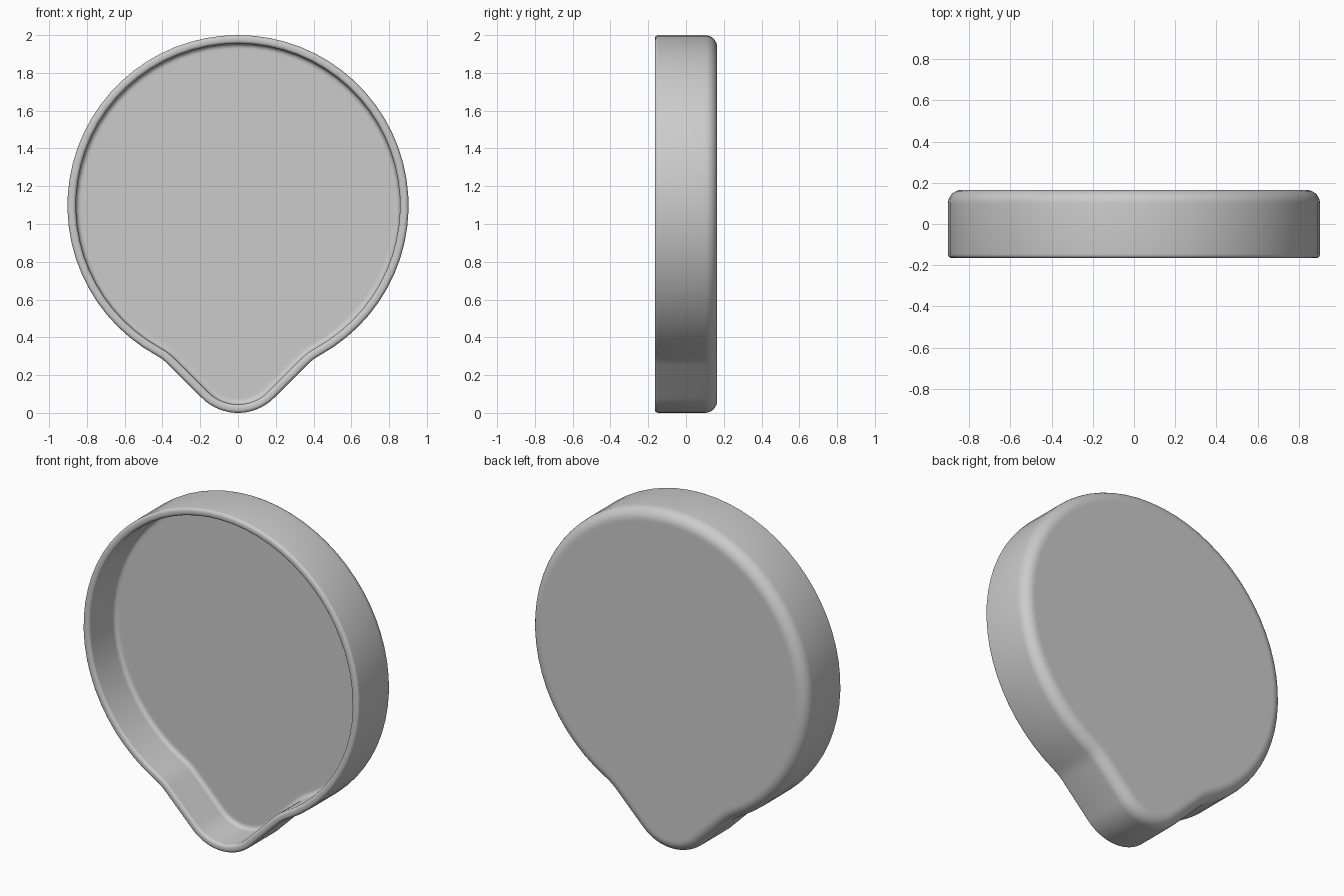
import bpy, bmesh
from math import sin, cos, pi, radians, sqrt, atan2
from mathutils import Vector

cube = bpy.data.objects.get("Cube")
if cube:
    bpy.data.objects.remove(cube, do_unlink=True)

# Main sizes
R, TIP_R, BLEND_R = 0.903, 0.27, 0.30
HALF_DEPTH, WALL, FLOOR = 0.165, 0.045, 0.09
SLOPE = radians(45)
main_c = Vector((0, 2 - R))
tip_c = Vector((0, TIP_R))


def polar(a):
    return Vector((cos(a), sin(a)))


def arc(centre, radius, start, end, steps, side=1):
    """Points of an arc paired with the outward normals of the outline."""
    angles = [start + (end - start) * i / steps for i in range(steps + 1)]
    return [(centre + polar(a) * radius, polar(a) * side) for a in angles]


# Right half of the teardrop: tip arc, straight flank, concave blend, big arc
line_n = Vector((sin(SLOPE), -cos(SLOPE)))
line_d = Vector((cos(SLOPE), sin(SLOPE)))
base = tip_c + line_n * (TIP_R + BLEND_R)
along = (base - main_c).dot(line_d)
off = (base - main_c).length_squared - (R + BLEND_R) ** 2
blend_c = base + line_d * (-along - sqrt(along * along - off))
if (blend_c - base).dot(line_d) < 0:
    blend_c = base + line_d * (-along + sqrt(along * along - off))
join = blend_c - main_c
join_a = atan2(join.y, join.x)
flank_a = SLOPE - pi / 2
half = arc(tip_c, TIP_R, -pi / 2, flank_a, 10)
half += arc(blend_c, BLEND_R, flank_a + pi, join_a + pi, 5, -1)
half += arc(main_c, R, join_a, pi / 2, 28)[1:]
mirrored = [(Vector((-p.x, p.y)), Vector((-n.x, n.y))) for p, n in half[-2:0:-1]]
outline = half + mirrored


def fillet(inset, y, radius, start, end, steps):
    """Rounded corner in the wall section, as (inset, y) pairs."""
    return [(p.x, p.y) for p, n in
            arc(Vector((inset, y)), radius, radians(start), radians(end), steps)]


# Wall section from the back face, round the rim, to the inner floor
BACK_R, RIM_R, IN_R = 0.065, 0.018, 0.025
floor_y = HALF_DEPTH - FLOOR
section = [(BACK_R + 0.01, HALF_DEPTH)]
section += fillet(BACK_R, HALF_DEPTH - BACK_R, BACK_R, 90, 180, 8)
section += fillet(RIM_R, RIM_R - HALF_DEPTH, RIM_R, 180, 270, 5)
section += fillet(WALL - RIM_R, RIM_R - HALF_DEPTH, RIM_R, 270, 360, 5)
section += fillet(WALL + IN_R, floor_y - IN_R, IN_R, 180, 90, 5)
section += [(WALL + IN_R + 0.01, floor_y)]

# Sweep the section round the outline and close both flat faces
bm = bmesh.new()
rings = []
for inset, y in section:
    pts = [p - n * inset for p, n in outline]
    rings.append([bm.verts.new((p.x, y, p.y)) for p in pts])
count = len(outline)
for a, b in zip(rings, rings[1:]):
    for i in range(count):
        j = (i + 1) % count
        bm.faces.new((a[i], a[j], b[j], b[i]))
bm.faces.new(rings[0])
bm.faces.new(rings[-1])
bmesh.ops.recalc_face_normals(bm, faces=bm.faces)
mesh = bpy.data.meshes.new("teardrop_tray")
bm.to_mesh(mesh)
bm.free()
tray = bpy.data.objects.new("teardrop_tray", mesh)
bpy.context.collection.objects.link(tray)

# Plain grey material
grey = bpy.data.materials.new("light_grey")
grey.use_nodes = True
colour = (0.6, 0.6, 0.6, 1)
grey.diffuse_color = colour
grey.node_tree.nodes["Principled BSDF"].inputs["Base Color"].default_value = colour
mesh.materials.append(grey)

bpy.context.view_layer.objects.active = tray
tray.select_set(True)
bpy.ops.object.shade_smooth_by_angle(angle=radians(40))
